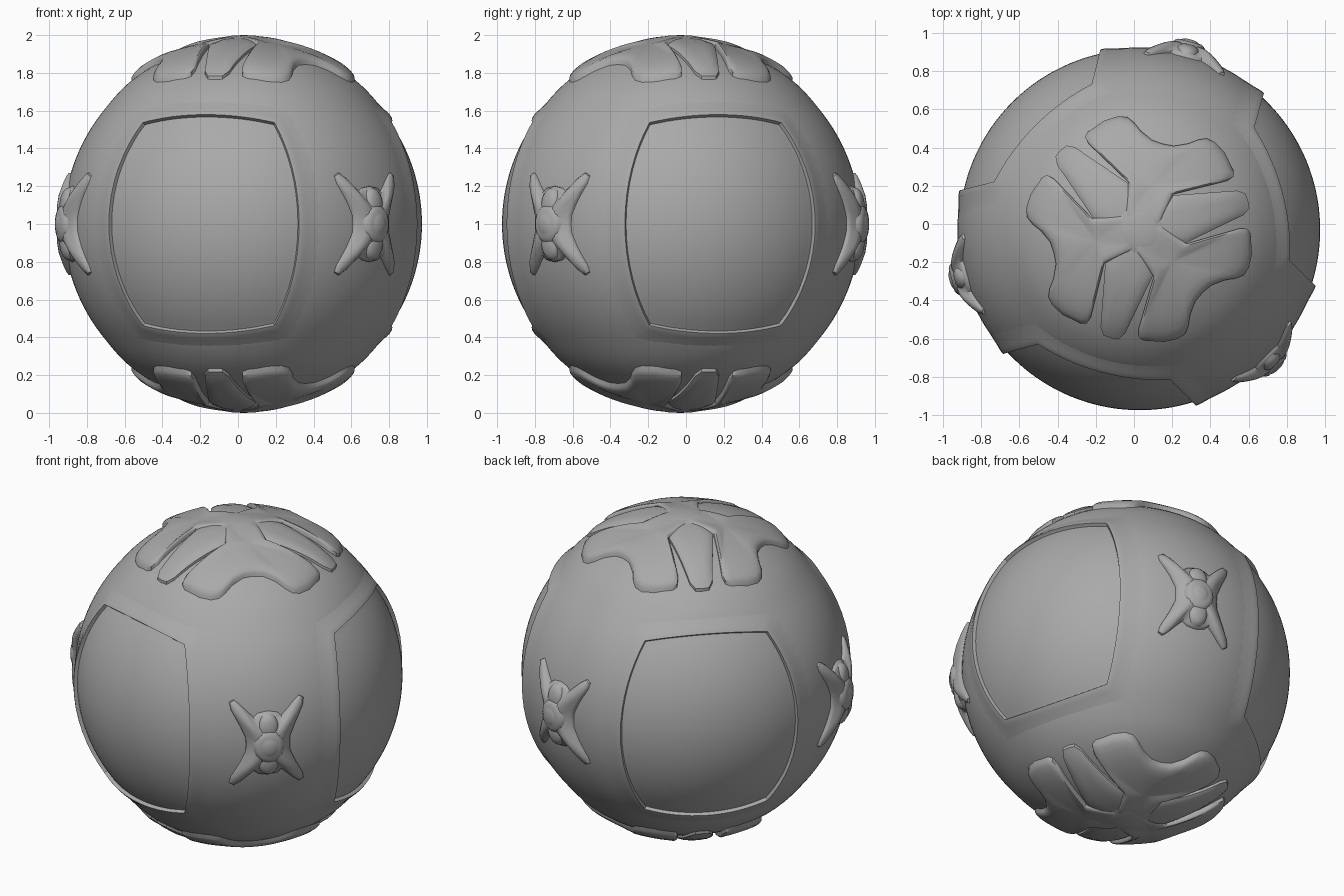
import bpy, bmesh, math
from mathutils import Vector, Matrix

if "Cube" in bpy.data.objects:
    bpy.data.objects.remove(bpy.data.objects["Cube"])

CENTRE = Vector((0.03, -0.03, 1.0))
PANEL_AZ = [15, 135, 255]      # recessed panels and plate fingers
BADGE_AZ = [75, 195, 315]      # small badges and plate lobes
PANEL_H = 0.75                 # panel half height (projected on its tangent plane)

GREY = bpy.data.materials.new("dark_grey")
GREY.diffuse_color = (0.4, 0.4, 0.4, 1)
GREY.use_nodes = True
GREY.node_tree.nodes["Principled BSDF"].inputs["Base Color"].default_value = GREY.diffuse_color


def finish(name, bm, angle=40):
    bmesh.ops.remove_doubles(bm, verts=bm.verts, dist=1e-5)
    bmesh.ops.recalc_face_normals(bm, faces=bm.faces)
    me = bpy.data.meshes.new(name)
    bm.to_mesh(me)
    bm.free()
    me.materials.append(GREY)
    ob = bpy.data.objects.new(name, me)
    bpy.context.collection.objects.link(ob)
    ob.location = CENTRE
    bpy.ops.object.select_all(action='DESELECT')
    ob.select_set(True)
    bpy.context.view_layer.objects.active = ob
    bpy.ops.object.shade_smooth_by_angle(angle=math.radians(angle))
    return ob


def bridge(bm, rings, cap=None):
    for a, b in zip(rings, rings[1:]):
        n = len(a)
        for i in range(n):
            j = (i + 1) % n
            bm.faces.new((a[i], a[j], b[j], b[i]))
    if cap:
        last = rings[-1]
        for i in range(len(last)):
            bm.faces.new((last[i], last[(i + 1) % len(last)], cap))


def panel_half_width(b):
    return 0.642 - 0.139 * min(1.0, abs(b)) ** 2


def smooth(t):
    t = max(0.0, min(1.0, t))
    return t * t * (3 - 2 * t)


# Main ball: slightly lower inside each panel, slightly fuller under the pole plates
def make_body():
    bm = bmesh.new()
    bmesh.ops.create_uvsphere(bm, u_segments=144, v_segments=72, radius=1)
    for v in bm.verts:
        d = v.co.normalized()
        s = 9.0
        for az in PANEL_AZ:
            q = Matrix.Rotation(-math.radians(az), 3, 'Z') @ d
            if q.x > 0.1:
                b = q.z / q.x / PANEL_H
                s = min(s, max(abs(b), abs(q.y / q.x) / panel_half_width(b)))
        v.co = d * (0.944 + 0.010 * smooth((s - 1.05) / 0.12)
                    + 0.010 * smooth((abs(d.z) - 0.62) / 0.18))
    finish("ball_body", bm)


# Raised rim around a panel, falling away outwards
def make_rim(az):
    n = 16
    side = [-1 + 2 * i / n for i in range(n)]
    loop = ([(t, -1) for t in side] + [(1, t) for t in side]
            + [(-t, 1) for t in side] + [(-1, -t) for t in side])
    rot = Matrix.Rotation(math.radians(az), 3, 'Z')
    bm = bmesh.new()
    rings = []
    for s, r in [(1.0, 0.936), (1.0, 0.9655), (1.03, 0.966), (1.07, 0.964), (1.12, 0.9605),
                 (1.18, 0.9575), (1.25, 0.9553), (1.32, 0.954), (1.4, 0.953)]:
        ring = []
        for a, b in loop:
            d = Vector((1, a * s * panel_half_width(b), b * s * PANEL_H))
            ring.append(bm.verts.new(rot @ d.normalized() * r))
        rings.append(ring)
    bridge(bm, rings)
    finish("panel_rim", bm)


# Domed pad: outline swept through (scale, sphere radius) steps towards a centre
def add_pad(bm, outline, centre, profile, mat):
    pts = []
    for i, p in enumerate(outline):
        a, b = Vector(p), Vector(outline[(i + 1) % len(outline)])
        k = max(1, round((b - a).length / 0.045))
        pts += [a.lerp(b, j / k) for j in range(k)]
    c = Vector(centre)

    def place(p, r):
        return bm.verts.new(mat @ Vector((p.x, p.y, math.sqrt(r * r - p.length_squared))))
    rings = [[place(c.lerp(p, s), r) for p in pts] for s, r in profile[:-1]]
    bridge(bm, rings, place(c, profile[-1][1]))


def mirrored(half):
    # complete an outline symmetric about the x axis
    return half + [(x, -y) for x, y in reversed(half) if abs(y) > 1e-6]


def ellipse(rx, ry, cx=0, cy=0, n=24):
    return [(cx + rx * math.cos(2 * math.pi * i / n),
             cy + ry * math.sin(2 * math.pi * i / n)) for i in range(n)]


LOBE = mirrored([(0.465, 0), (0.470, 0.06), (0.502, 0.13), (0.535, 0.175), (0.552, 0.215),
                 (0.545, 0.262), (0.505, 0.325), (0.425, 0.395), (0.395, 0.402),
                 (0.365, 0.375), (0.225, 0.122), (0.03, 0.09)])
FINGER = mirrored([(0.587, 0), (0.583, 0.04), (0.545, 0.066), (0.21, 0.13), (0.03, 0.08)])


# Pole plates: three forked lobes, three fingers and a domed hub
def make_plate(name, flip):
    bm = bmesh.new()
    for az in BADGE_AZ:
        m = flip @ Matrix.Rotation(math.radians(az), 3, 'Z')
        add_pad(bm, LOBE, (0.24, 0), [(1, 0.93), (1, 0.983), (0.95, 0.992), (0.87, 0.997),
                (0.7, 0.996), (0.45, 0.99), (0.2, 0.986), (0, 0.985)], m)
    for az in PANEL_AZ:
        m = flip @ Matrix.Rotation(math.radians(az), 3, 'Z')
        add_pad(bm, FINGER, (0.3, 0), [(1, 0.93), (1, 0.978), (0.9, 0.985), (0.7, 0.991),
                (0.4, 0.993), (0, 0.993)], m)
    add_pad(bm, ellipse(0.23, 0.23), (0, 0), [(1, 0.93), (1, 0.972), (0.8, 0.981),
            (0.6, 0.988), (0.42, 0.996), (0.25, 0.9995), (0, 1.0)], flip)
    finish(name, bm)


# X-shaped badges on the equator
quarter = [(0.128, 0.0), (0.13, 0.045), (0.162, 0.12), (0.21, 0.215),
           (0.217, 0.255), (0.192, 0.27), (0.16, 0.245), (0.082, 0.168), (0.055, 0.19)]
half = quarter + [(0, 0.2)] + [(-x, y) for x, y in reversed(quarter)]
BADGE = half + [(x, -y) for x, y in reversed(half) if 0 < y]


def make_badge(az):
    a = math.radians(az)
    m = Matrix(((-math.sin(a), 0, math.cos(a)),
                (math.cos(a), 0, math.sin(a)),
                (0, 1, 0)))
    bm = bmesh.new()
    add_pad(bm, BADGE, (0, 0), [(1, 0.93), (1, 0.966), (0.93, 0.975), (0.8, 0.985),
            (0.6, 0.999), (0.4, 1.008), (0, 1.01)], m)
    for s in (-1, 1):
        add_pad(bm, ellipse(0.062, 0.08, 0, 0.115 * s), (0, 0.115 * s),
                [(1, 0.972), (0.9, 0.99), (0.75, 1.0), (0.5, 1.007), (0, 1.01)], m)
    add_pad(bm, ellipse(0.095, 0.11), (0, 0), [(1, 0.985), (0.92, 1.003), (0.8, 1.013),
            (0.65, 1.02), (0.52, 1.02), (0.42, 1.025), (0.2, 1.03), (0, 1.03)], m)
    finish("equator_badge", bm, 50)


make_body()
for az in PANEL_AZ:
    make_rim(az)
for az in BADGE_AZ:
    make_badge(az)
make_plate("top_plate", Matrix.Identity(3))
make_plate("bottom_plate", Matrix.Diagonal((1, 1, -1)))
